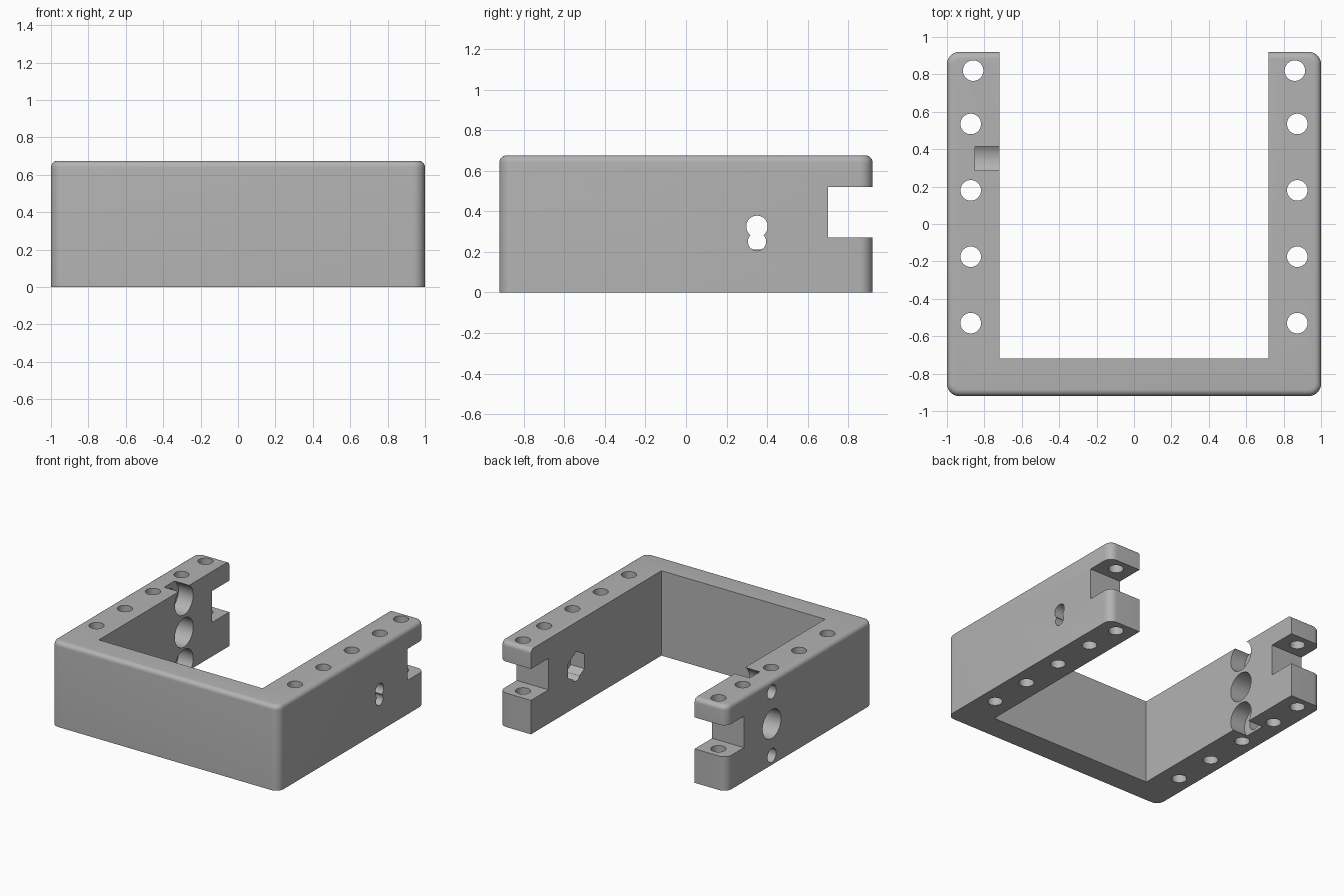
import bpy, bmesh, math
from mathutils import Matrix, Vector

if "Cube" in bpy.data.objects:
    bpy.data.objects.remove(bpy.data.objects["Cube"], do_unlink=True)

grey = bpy.data.materials.new("plain grey")
grey.use_nodes = True
colour = (0.45, 0.45, 0.45, 1)
grey.diffuse_color = colour
grey.node_tree.nodes["Principled BSDF"].inputs["Base Color"].default_value = colour

W, D, H = 1.0, 0.92, 0.675     # half width, half depth, height
INNER = 0.72                   # inner face of the arms and front wall
ROW_Y = 0.35                   # side holes
MID = 0.325


def make_object(name, bm):
    mesh = bpy.data.meshes.new(name)
    bm.to_mesh(mesh)
    bm.free()
    ob = bpy.data.objects.new(name, mesh)
    bpy.context.collection.objects.link(ob)
    mesh.materials.append(grey)
    return ob


def box_mesh(lo, hi):
    lo, hi = Vector(lo), Vector(hi)
    bm = bmesh.new()
    bmesh.ops.create_cube(bm, size=1)
    bmesh.ops.scale(bm, vec=hi - lo, verts=bm.verts)
    bmesh.ops.translate(bm, vec=(lo + hi) / 2, verts=bm.verts)
    return bm


def prism_mesh(centre, radius, length, axis="Z", sides=40):
    bm = bmesh.new()
    bmesh.ops.create_cone(bm, cap_ends=True, segments=sides, radius1=radius,
                          radius2=radius, depth=length)
    if axis == "X":
        bmesh.ops.rotate(bm, verts=bm.verts, matrix=Matrix.Rotation(math.pi / 2, 3, "Y"))
        if sides == 6:   # point upwards
            top = max(v.co.z for v in bm.verts)
            if top < radius * 0.95:
                bmesh.ops.rotate(bm, verts=bm.verts, matrix=Matrix.Rotation(math.pi / 6, 3, "X"))
    bmesh.ops.translate(bm, vec=centre, verts=bm.verts)
    return bm


def cut(target, bm):
    cutter = make_object("cutter", bm)
    cutter.hide_render = True
    mod = target.modifiers.new("cut", "BOOLEAN")
    mod.operation, mod.solver, mod.object = "DIFFERENCE", "EXACT", cutter
    bpy.context.view_layer.objects.active = target
    bpy.ops.object.modifier_apply(modifier=mod.name)
    bpy.data.objects.remove(cutter, do_unlink=True)


# Solid block with rounded upright corners and a rounded top rim
bm = box_mesh((-W, -D, 0), (W, D, H))
upright = [e for e in bm.edges if abs(e.verts[0].co.z - e.verts[1].co.z) > 0.1]
bmesh.ops.bevel(bm, geom=upright, offset=0.065, segments=8, profile=0.5, affect="EDGES")
rim = [e for e in bm.edges if all(v.co.z > H - 0.001 for v in e.verts)]
bmesh.ops.bevel(bm, geom=rim, offset=0.035, segments=6, profile=0.5, affect="EDGES")
frame = make_object("u_shaped_frame", bm)

# Open middle, and the slot across both arm ends
cut(frame, box_mesh((-INNER, -INNER, -1), (INNER, 2, 2)))
cut(frame, box_mesh((-2, 0.70, 0.27), (2, 2, 0.52)))

# Upright holes along both arms
for side in (-1, 1):
    for y in (-0.53, -0.175, 0.18, 0.535):
        cut(frame, prism_mesh((side * 0.873, y, MID), 0.055, 2))
    cut(frame, prism_mesh((side * 0.86, 0.82, MID), 0.055, 2))

# Right arm: wide middle hole, two counterbored screw holes
cut(frame, prism_mesh((-0.86, ROW_Y, MID), 0.115, 0.6, "X"))
for z in (0.075, 0.58):
    cut(frame, prism_mesh((-0.86, ROW_Y, z), 0.055, 0.6, "X"))
    cut(frame, prism_mesh((-0.70, ROW_Y, z), 0.115, 0.30, "X"))

# Left arm: keyhole from outside, hexagonal nut pocket inside
cut(frame, prism_mesh((0.90, ROW_Y, MID), 0.053, 0.5, "X"))
cut(frame, prism_mesh((0.90, ROW_Y, 0.25), 0.045, 0.5, "X"))
cut(frame, prism_mesh((0.70, ROW_Y, MID), 0.117, 0.28, "X", 6))

bpy.ops.object.select_all(action="DESELECT")
frame.select_set(True)
bpy.context.view_layer.objects.active = frame
bpy.ops.object.shade_smooth_by_angle(angle=math.radians(30))
